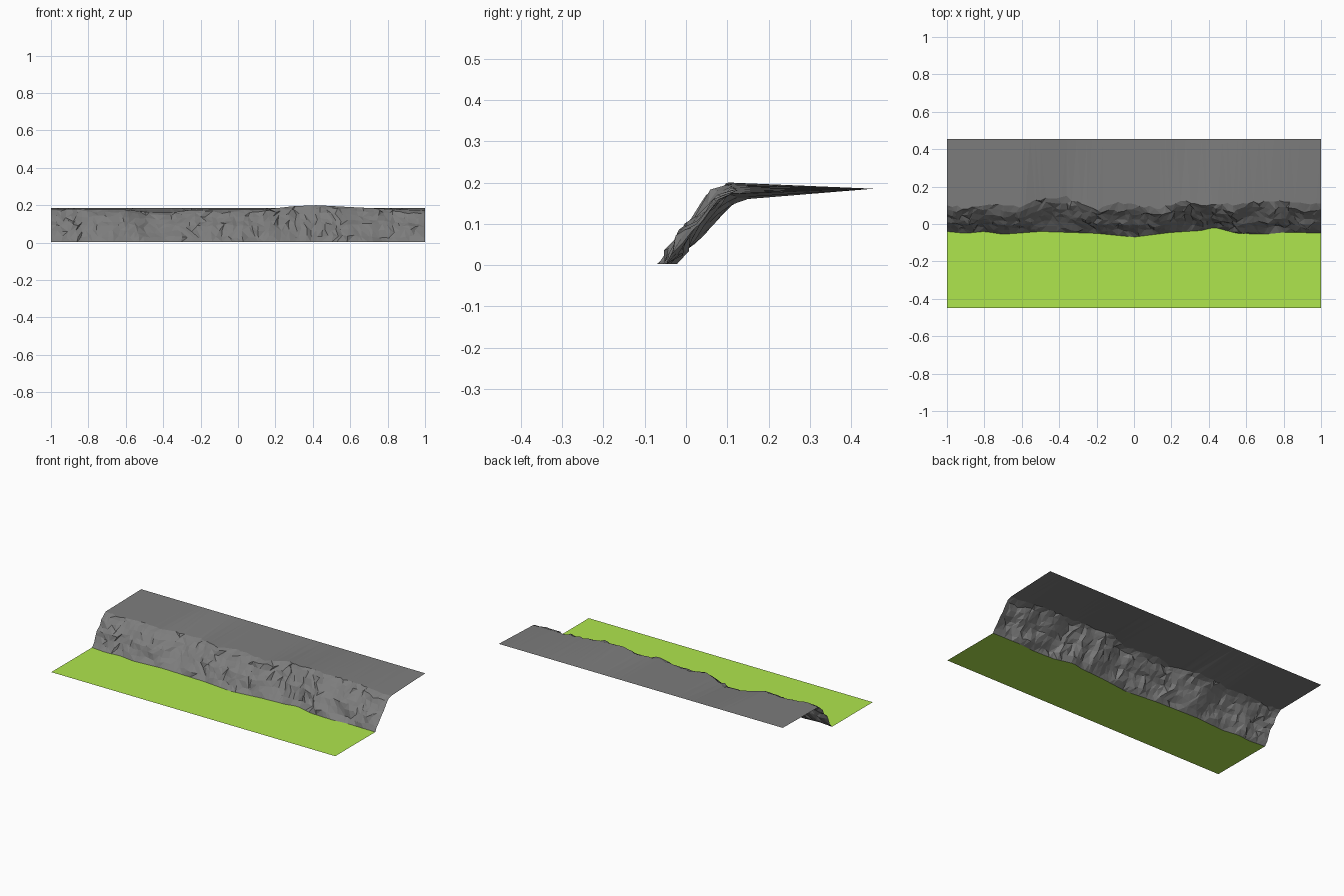
import bpy, random
from mathutils import Vector, noise

if "Cube" in bpy.data.objects:
    bpy.data.objects.remove(bpy.data.objects["Cube"])

random.seed(4)
COLS = 72

# Plan outlines of the cliff foot and crest, crest height, cross-section
FOOT = [(-1, -.04), (-.9, -.05), (-.8, -.04), (-.7, -.055), (-.5, -.04), (-.2, -.05), (0, -.07),
        (.2, -.045), (.36, -.035), (.43, -.018), (.55, -.05), (.7, -.055), (.8, -.045), (1, -.048)]
CREST = [(-1, .1), (-.9, .085), (-.75, .105), (-.6, .09), (-.48, .14), (-.36, .145), (-.26, .09),
         (-.2, .075), (-.1, .115), (0, .1), (.15, .085), (.25, .125), (.4, .1), (.6, .11),
         (.85, .12), (.93, .1), (1, .11)]
HEIGHT = [(-1, .18), (-.6, .176), (-.48, .162), (-.36, .16), (-.25, .175), (.15, .178),
          (.3, .195), (.42, .2), (.6, .19), (.8, .18), (1, .172)]
SECTION = [(0, 0), (.12, .16), (.25, .34), (.37, .5), (.51, .62), (.66, .78), (.82, .92), (1, 1)]


def sample(table, x):
    for (x0, v0), (x1, v1) in zip(table, table[1:]):
        if x <= x1:
            return v0 + (v1 - v0) * (x - x0) / (x1 - x0)
    return table[-1][1]


def make_material(name, color):
    mat = bpy.data.materials.new(name)
    mat.diffuse_color = (*color, 1)
    mat.use_nodes = True
    mat.node_tree.nodes["Principled BSDF"].inputs["Base Color"].default_value = mat.diffuse_color
    return mat


def sheet(name, rows, material):
    n = len(rows[0])
    faces = []
    for r in range(len(rows) - 1):
        for c in range(n - 1):
            a, b, d, e = r * n + c, r * n + c + 1, (r + 1) * n + c + 1, (r + 1) * n + c
            # random diagonals give a chipped, faceted look
            if random.random() < .5:
                faces += [(a, b, d), (a, d, e)]
            else:
                faces += [(a, b, e), (b, d, e)]
    mesh = bpy.data.meshes.new(name)
    mesh.from_pydata([p for row in rows for p in row], [], faces)
    mesh.materials.append(material)
    obj = bpy.data.objects.new(name, mesh)
    bpy.context.collection.objects.link(obj)
    return obj


stone = make_material("dark_stone", (.205, .205, .205))
green = make_material("grass_green", (.43, .79, .075))
xs = [-1 + 2 * i / COLS for i in range(COLS + 1)]

# Rock face: cross-section swept along x, roughened by noise
rock = []
for r, (fy, fz) in enumerate(SECTION):
    row = []
    inner = 0 < r < len(SECTION) - 1
    for i, x in enumerate(xs):
        y0, y1, h = sample(FOOT, x), sample(CREST, x), sample(HEIGHT, x)
        y, z = y0 + (y1 - y0) * fy, .003 + (h - .003) * fz
        if inner:
            p = Vector((x * 7, fz * 1.3, 2.7))
            y += .024 * noise.noise(p) + .018 * noise.noise(p * 2.6) + random.uniform(-.004, .004)
            z += .012 * noise.noise(p * 2.3 + Vector((9, 4, 1))) + random.uniform(-.004, .004)
            z = max(.008, min(z, h - .004))
            if 0 < i < COLS:
                x += random.uniform(-.01, .01)
        elif r and 0 < i < COLS:
            y += random.uniform(-.009, .009)
        row.append((x, y, z))
    rock.append(row)
sheet("cliff_face", rock, stone)

# Upper plateau from the crest to the straight back edge
sheet("plateau", [rock[-1], [(x, .455, .185) for x in xs]], stone)

# Flat grass in front of the cliff foot
sheet("grass", [[(x, -.45, .003) for x in xs], rock[0]], green)
